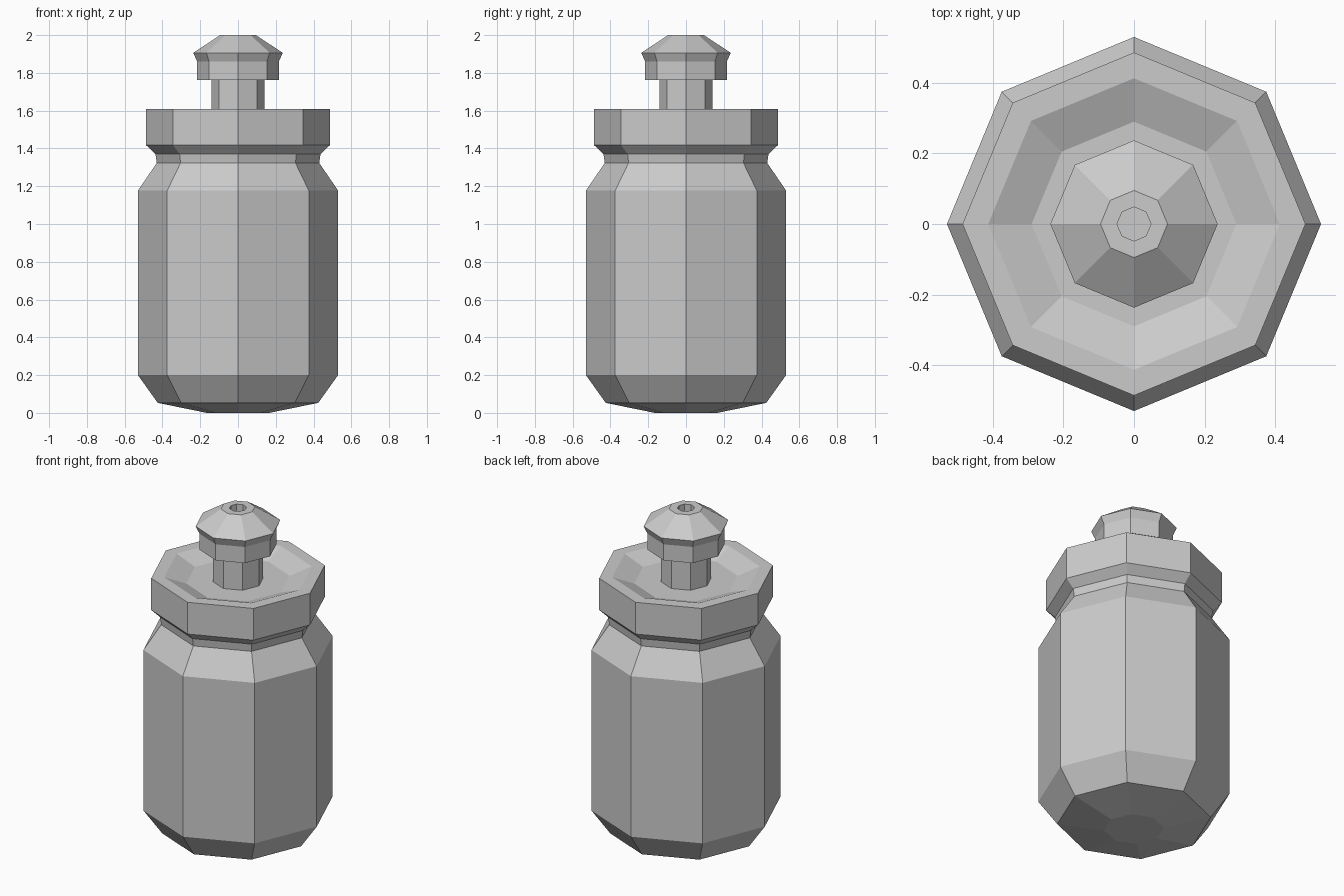
import bpy, bmesh
from math import cos, sin, tau

if "Cube" in bpy.data.objects:
    bpy.data.objects.remove(bpy.data.objects["Cube"])

SIDES = 8


def lathe(name, profile):
    """Spin a (radius, z) profile into an eight-sided part; radius 0 endpoints become flat caps."""
    bm = bmesh.new()
    rings = [[bm.verts.new((r * cos(tau * i / SIDES), r * sin(tau * i / SIDES), z))
              for i in range(SIDES)] for r, z in profile if r > 0]
    for a, b in zip(rings, rings[1:]):
        for i in range(SIDES):
            j = (i + 1) % SIDES
            bm.faces.new((a[i], a[j], b[j], b[i]))
    if profile[0][0] == 0:
        bm.faces.new(rings[0][::-1])
    if profile[-1][0] == 0:
        bm.faces.new(rings[-1])
    mesh = bpy.data.meshes.new(name)
    bm.to_mesh(mesh)
    bm.free()
    obj = bpy.data.objects.new(name, mesh)
    bpy.context.collection.objects.link(obj)
    return obj


# Bottle body with chamfered base, shoulder and neck
lathe("bottle_body", [(0, 0), (0.165, 0), (0.425, 0.053), (0.53, 0.2),
                      (0.53, 1.177), (0.43, 1.323), (0.437, 1.37)])

# Screw cap with a dished top
lathe("screw_cap", [(0.437, 1.37), (0.486, 1.417), (0.486, 1.61),
                    (0.413, 1.61), (0.29, 1.562), (0.141, 1.562)])

# Pull-up drinking nozzle with stem and mouth hole
lathe("nozzle", [(0.141, 1.562), (0.141, 1.762), (0.216, 1.762), (0.216, 1.86),
                 (0.237, 1.906), (0.095, 2.0), (0.048, 2.0), (0.048, 1.92), (0, 1.92)])
